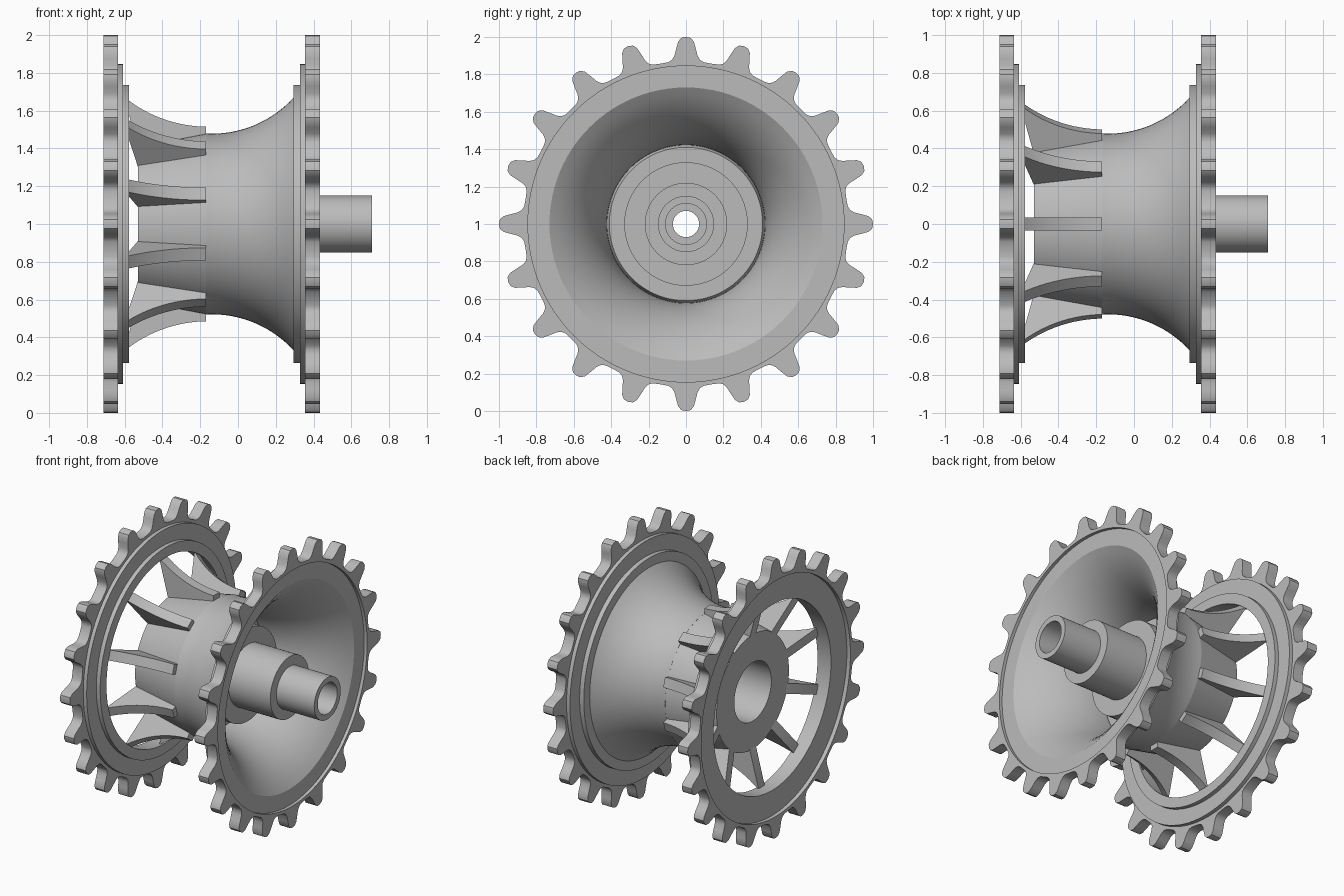
import bpy, bmesh, math

if "Cube" in bpy.data.objects:
    bpy.data.objects.remove(bpy.data.objects["Cube"])

grey = bpy.data.materials.new("grey metal")
grey.diffuse_color = (0.5, 0.5, 0.5, 1)
grey.use_nodes = True
grey.node_tree.nodes["Principled BSDF"].inputs["Base Color"].default_value = grey.diffuse_color


def finish(name, bm, angle=30):
    bmesh.ops.remove_doubles(bm, verts=bm.verts, dist=1e-5)
    bmesh.ops.recalc_face_normals(bm, faces=bm.faces)
    me = bpy.data.meshes.new(name)
    bm.to_mesh(me)
    bm.free()
    me.materials.append(grey)
    ob = bpy.data.objects.new(name, me)
    bpy.context.collection.objects.link(ob)
    bpy.ops.object.select_all(action='DESELECT')
    ob.select_set(True)
    bpy.context.view_layer.objects.active = ob
    bpy.ops.object.shade_smooth_by_angle(angle=math.radians(angle))
    return ob


def lathe(name, profile, steps=96):
    """Revolve a closed (x, radius) outline around the axle line."""
    bm = bmesh.new()
    rings = []
    for i in range(steps):
        a = 2 * math.pi * i / steps
        rings.append([bm.verts.new((x, r * math.sin(a), 1 + r * math.cos(a)))
                      for x, r in profile])
    n = len(profile)
    for i in range(steps):
        p, q = rings[i], rings[(i + 1) % steps]
        for j in range(n):
            k = (j + 1) % n
            bm.faces.new((p[j], p[k], q[k], q[j]))
    return finish(name, bm)


def arc(x0, x1, cx, cr, radius, n=20):
    """Concave arc of (x, r) points, hollow side away from the axle."""
    pts = []
    for i in range(n + 1):
        x = x0 + (x1 - x0) * i / n
        pts.append((x, cr - math.sqrt(radius ** 2 - (x - cx) ** 2)))
    return pts


# Toothed rings: half a tooth as (sideways, outward), mirrored and repeated
HALF = [(0, 1.0), (.025, .995), (.042, .975), (.052, .94), (.062, .90),
        (.075, .877), (.095, .865), (.136, .857)]
TOOTH = [(-t, r) for t, r in HALF[:0:-1]] + HALF[:-1]


def sprocket(name, x0, x1, bore=.845, teeth=20):
    bm = bmesh.new()
    loops = []
    for k in range(teeth):
        for t, r in TOOTH:
            a = 2 * math.pi * k / teeth + math.atan2(t, r)
            s, c, d = math.sin(a), math.cos(a), math.hypot(t, r)
            loops.append([bm.verts.new((x, q * s, 1 + q * c))
                          for x, q in ((x0, bore), (x0, d), (x1, d), (x1, bore))])
    for i, p in enumerate(loops):
        q = loops[(i + 1) % len(loops)]
        for j in range(4):
            k = (j + 1) % 4
            bm.faces.new((p[j], p[k], q[k], q[j]))
    return finish(name, bm, 35)


sprocket("left_sprocket", -.713, -.635)
sprocket("right_sprocket", .355, .433)

# Stepped ring carrying the left sprocket
lathe("left_flange", [(-.685, .847), (-.608, .847), (-.608, .737),
                      (-.578, .737), (-.578, .665), (-.685, .665)])

# Flared bell with its stepped rim
outer = arc(-.17, .295, -.14, 1.067, .589)
inner = arc(.41, -.14, -.14, 1.067, .645)
lathe("bell", outer + [(.295, .737), (.328, .737), (.328, .847), (.41, .847)]
      + inner + [(-.17, .42)])

# Hub, stepped boss and hollow shaft
lathe("hub_and_shaft", [(-.53, .41), (-.17, .478), (-.14, .424), (-.10, .41),
                        (-.10, .33), (.08, .33), (.08, .22), (.41, .22),
                        (.41, .15), (.71, .15), (.71, .11), (.10, .11),
                        (.10, .07), (0, .07), (0, .21), (-.53, .21)])

# Ten curved blades joining the hub to the left ring
blade = arc(-.17, -.60, -.16, 1.215, .70, 12) + [(-.60, .665), (-.53, .40), (-.17, .46)]
for k in range(10):
    a = 2 * math.pi * k / 10
    s, c = math.sin(a), math.cos(a)
    bm = bmesh.new()
    sides = [[bm.verts.new((x, r * s + t * c, 1 + r * c - t * s)) for x, r in blade]
             for t in (-.035, .035)]
    n = len(blade)
    bm.faces.new(sides[0])
    bm.faces.new(sides[1])
    for j in range(n):
        i = (j + 1) % n
        bm.faces.new((sides[0][j], sides[0][i], sides[1][i], sides[1][j]))
    finish("blade_%02d" % (k + 1), bm)
